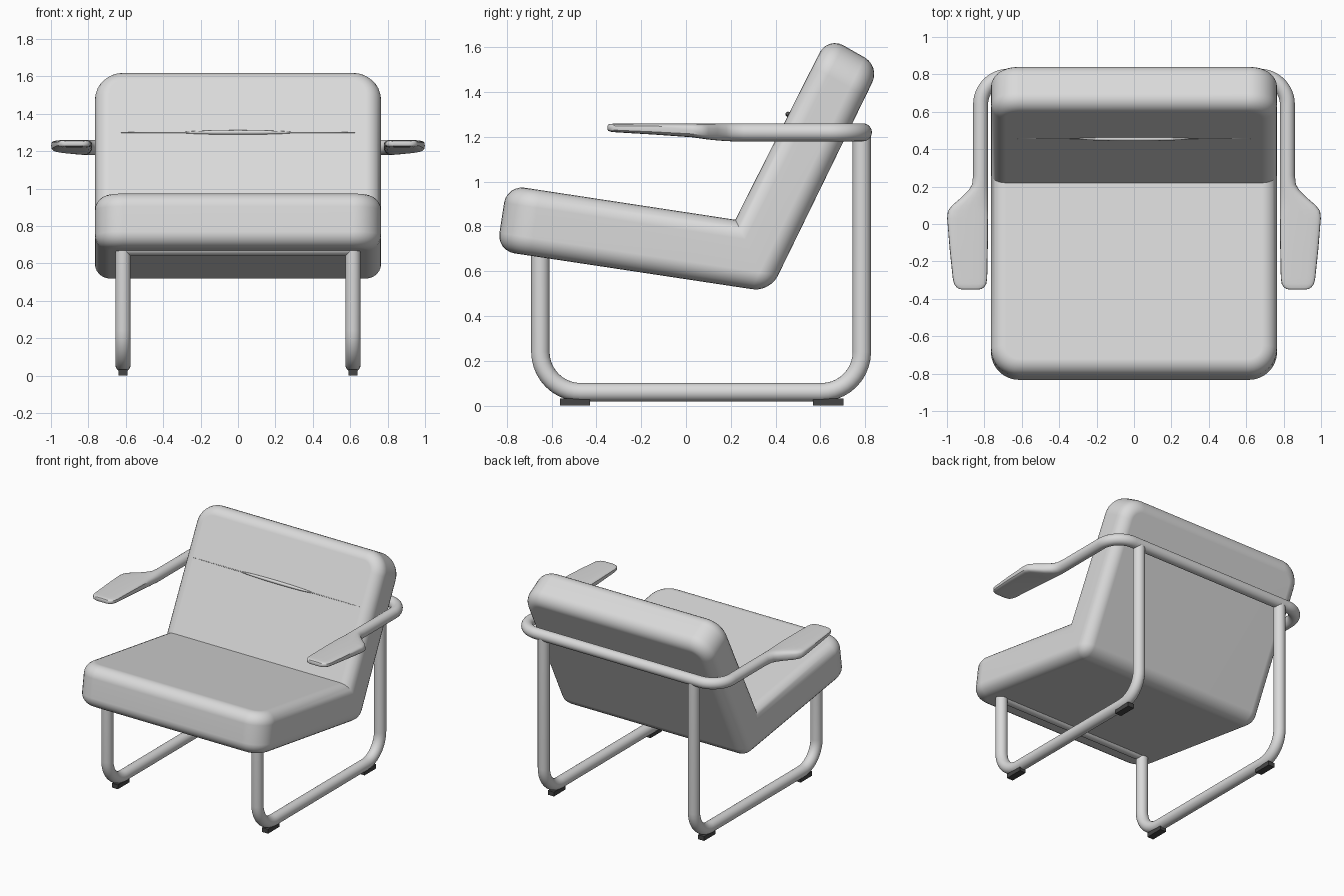
import bpy, bmesh, math
from mathutils import Vector

if "Cube" in bpy.data.objects:
    bpy.data.objects.remove(bpy.data.objects["Cube"])


def material(name, v):
    m = bpy.data.materials.new(name)
    m.diffuse_color = (v, v, v, 1)
    m.use_nodes = True
    m.node_tree.nodes["Principled BSDF"].inputs["Base Color"].default_value = m.diffuse_color
    return m


GREY = material("light grey", 0.7)
DARK = material("dark rubber", 0.06)
X, Z = Vector((1, 0, 0)), Vector((0, 0, 1))


def finish(bm, name, mat, mirror=False, angle=35):
    bmesh.ops.recalc_face_normals(bm, faces=bm.faces)
    me = bpy.data.meshes.new(name)
    bm.to_mesh(me)
    bm.free()
    ob = bpy.data.objects.new(name, me)
    bpy.context.collection.objects.link(ob)
    me.materials.append(mat)
    bpy.ops.object.select_all(action='DESELECT')
    ob.select_set(True)
    bpy.context.view_layer.objects.active = ob
    bpy.ops.object.shade_smooth_by_angle(angle=math.radians(angle))
    if mirror:
        ob.modifiers.new("Mirror", 'MIRROR')
    return ob


def loft(name, stations, mat, mirror=False, cap_start=True, n=24):
    """Skin super-ellipse rings: (centre, side, up, half width, half height, exponent)."""
    bm = bmesh.new()
    rings = []
    for c, side, up, w, h, e in stations:
        ring = []
        for i in range(n):
            t = 2 * math.pi * i / n
            a, b = math.cos(t), math.sin(t)
            a = math.copysign(abs(a) ** (2 / e), a)
            b = math.copysign(abs(b) ** (2 / e), b)
            ring.append(bm.verts.new(c + side * w * a + up * h * b))
        rings.append(ring)
    for r, s in zip(rings, rings[1:]):
        for i in range(n):
            j = (i + 1) % n
            bm.faces.new((r[i], r[j], s[j], s[i]))
    if cap_start:
        bm.faces.new(rings[0])
    bm.faces.new(rings[-1])
    return finish(bm, name, mat, mirror)


# Seat and back cushion: L profile (y, z) extruded in x, then rounded
profile = [(-0.845, 0.692), (0.375, 0.508), (0.867, 1.515),
           (0.633, 1.648), (0.22, 0.83), (-0.80, 0.985)]
HALF = 0.765
bm = bmesh.new()
left = [bm.verts.new((-HALF, y, z)) for y, z in profile]
right = [bm.verts.new((HALF, y, z)) for y, z in profile]
bm.faces.new(left)
bm.faces.new(right)
for i in range(6):
    j = (i + 1) % 6
    bm.faces.new((left[i], left[j], right[j], right[i]))
bmesh.ops.recalc_face_normals(bm, faces=bm.faces)
corners = [bm.edges.get((s[a], s[b])) for s in (left, right) for a, b in ((5, 0), (2, 3))]
bmesh.ops.bevel(bm, geom=corners, offset=0.15, offset_type='OFFSET', segments=8,
                profile=0.5, affect='EDGES', clamp_overlap=True)
bm.normal_update()
rims = [e for e in bm.edges if e.calc_face_angle_signed(0) > 0.7]
bmesh.ops.bevel(bm, geom=rims, offset=0.08, offset_type='OFFSET', segments=6,
                profile=0.5, affect='EDGES', clamp_overlap=True)
cushion = finish(bm, "seat_and_back_cushion", GREY)
wn = cushion.modifiers.new("Weighted normals", 'WEIGHTED_NORMAL')
wn.keep_sharp = True

# Stitched seam and puckered fold across the front of the back
lean = -math.atan2(0.413, 0.818)
for name, size in (("back_seam", (0.69, 0.003, 0.003)), ("back_fold", (0.30, 0.014, 0.012))):
    bm = bmesh.new()
    bmesh.ops.create_uvsphere(bm, u_segments=24, v_segments=12, radius=1)
    ob = finish(bm, name, GREY)
    ob.scale = size
    ob.rotation_euler.x = lean
    ob.location = (0, 0.457, 1.30)

# Side frames: U-shaped tubes, path in the y-z plane
R = 0.041


def tube(c, d):
    return (Vector(c), X, X.cross(Vector(d)), R, R, 2)


path = [tube((0.615, -0.65, 0.70), (0, 0, -1))]
for cy, start in ((-0.47, 180), (0.605, 270)):
    for k in range(11):
        a = math.radians(start + 9 * k)
        path.append(tube((0.615, cy + 0.18 * math.cos(a), 0.24 + 0.18 * math.sin(a)),
                         (0, -math.sin(a), math.cos(a))))
path.append(tube((0.615, 0.785, 1.21), (0, 0, 1)))
loft("side_frame", path, GREY, mirror=True)

# Front cross bar under the seat
Y = Vector((0, 1, 0))
loft("front_cross_bar", [(Vector((x, -0.65, 0.682)), Y, Z, R, R, 2) for x in (-0.615, 0.615)], GREY)

# Back rail bending forward into flattened arm paddles (half, mirrored)
rail = [(Vector((0, 0.79, 1.22)), Y, Z, 0.04, 0.04, 2)]
for k in range(13):
    a = math.radians(90 - 7.5 * k)
    d = Vector((math.cos(a), math.sin(a), 0))
    rail.append((Vector((0.67, 0.64, 1.22)) + d * 0.15, d, Z, 0.04, 0.04, 2))
# y, inner x, outer x, bottom z, top z, squareness
for y, xi, xo, zl, zh, e in [
        (0.26, 0.78, 0.86, 1.18, 1.26, 2), (0.21, 0.78, 0.866, 1.18, 1.26, 2.1),
        (0.18, 0.78, 0.885, 1.181, 1.26, 2.3), (0.14, 0.78, 0.925, 1.184, 1.26, 2.7),
        (0.10, 0.78, 0.972, 1.188, 1.26, 3.2), (0.07, 0.78, 0.995, 1.192, 1.26, 3.6),
        (0.03, 0.78, 0.999, 1.198, 1.26, 4), (-0.14, 0.782, 0.985, 1.21, 1.26, 4),
        (-0.29, 0.785, 0.969, 1.219, 1.259, 4), (-0.32, 0.79, 0.962, 1.221, 1.259, 4),
        (-0.337, 0.80, 0.95, 1.223, 1.258, 4), (-0.347, 0.815, 0.935, 1.227, 1.255, 4),
        (-0.35, 0.83, 0.92, 1.232, 1.25, 4)]:
    rail.append((Vector(((xi + xo) / 2, y, (zl + zh) / 2)), X, Z, (xo - xi) / 2, (zh - zl) / 2, e))
loft("back_rail_and_arms", rail, GREY, mirror=True, cap_start=False)

# Feet: small pads under the floor tubes
for name, y in (("front_foot", -0.495), ("back_foot", 0.635)):
    bm = bmesh.new()
    bmesh.ops.create_cube(bm, size=1)
    for v in bm.verts:
        v.co = (0.615 + v.co.x * 0.05, y + v.co.y * 0.135, 0.016 + v.co.z * 0.032)
    finish(bm, name, DARK, mirror=True)
